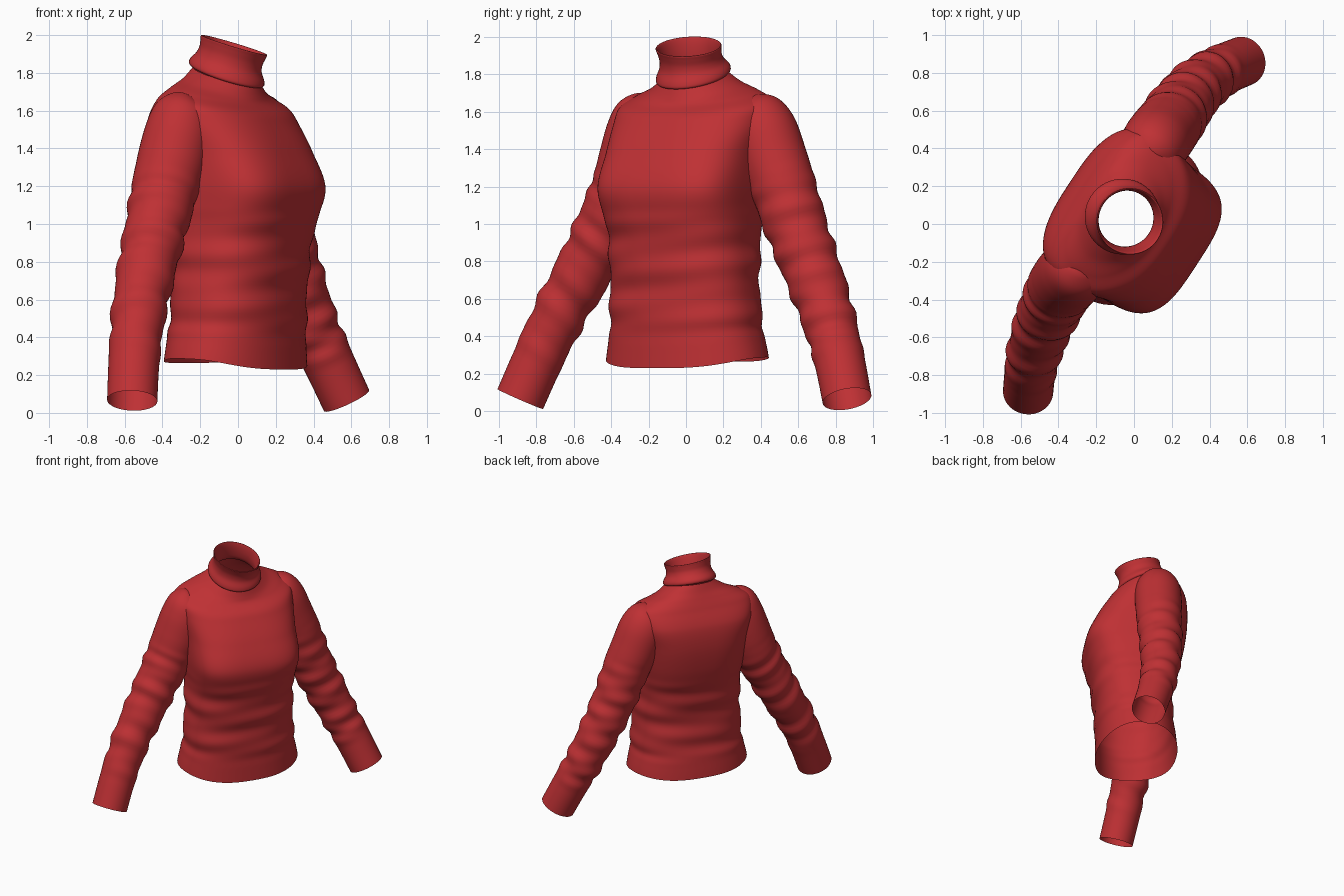
import bpy, bmesh, math
from mathutils import Vector

if "Cube" in bpy.data.objects:
    bpy.data.objects.remove(bpy.data.objects["Cube"])

# The garment is turned about z: L runs shoulder to shoulder, F is the chest direction
ANG = math.radians(56.8)
L = Vector((math.cos(ANG), math.sin(ANG), 0))
F = Vector((math.sin(ANG), -math.cos(ANG), 0))

red = bpy.data.materials.new("red_knit")
red.diffuse_color = (0.52, 0.03, 0.034, 1)
red.use_nodes = True
red.node_tree.nodes["Principled BSDF"].inputs["Base Color"].default_value = red.diffuse_color


def sample(rows, t):
    """Catmull-Rom through rows of numbers, t in 0..1."""
    s = t * (len(rows) - 1)
    i = min(int(s), len(rows) - 2)
    f = s - i
    p = [rows[max(0, min(len(rows) - 1, i + k))] for k in (-1, 0, 1, 2)]
    return [0.5 * (2 * b + (c - a) * f + (2 * a - 5 * b + 4 * c - d) * f * f
                   + (3 * b - a - 3 * c + d) * f ** 3) for a, b, c, d in zip(*p)]


def step(lo, hi, x):
    x = max(0, min(1, (x - lo) / (hi - lo)))
    return x * x * (3 - 2 * x)


def loft(name, rings):
    bm = bmesh.new()
    loops = [[bm.verts.new(p) for p in ring] for ring in rings]
    n = len(loops[0])
    for a, b in zip(loops, loops[1:]):
        for i in range(n):
            j = (i + 1) % n
            bm.faces.new((a[i], a[j], b[j], b[i])).smooth = True
    bmesh.ops.recalc_face_normals(bm, faces=bm.faces)
    me = bpy.data.meshes.new(name)
    bm.to_mesh(me)
    bm.free()
    me.materials.append(red)
    ob = bpy.data.objects.new(name, me)
    bpy.context.collection.objects.link(ob)
    return ob


def angles(n):
    return [2 * math.pi * i / n for i in range(n)]


# Torso: height, half width, front, back, centre depth, front and back squareness
TORSO = [
    (0.23, 0.465, 0.30, -0.335, -0.01, 2.2, 2.2),
    (0.43, 0.43, 0.30, -0.315, 0.00, 2.3, 2.3),
    (0.62, 0.415, 0.31, -0.295, 0.01, 2.4, 2.4),
    (0.81, 0.405, 0.33, -0.30, 0.01, 2.5, 2.5),
    (1.00, 0.405, 0.36, -0.34, 0.01, 2.8, 2.6),
    (1.19, 0.42, 0.395, -0.385, 0.01, 3.5, 2.9),
    (1.38, 0.425, 0.325, -0.405, -0.04, 3.0, 3.2),
    (1.54, 0.45, 0.235, -0.39, -0.10, 2.5, 3.3),
    (1.64, 0.45, 0.175, -0.335, -0.13, 2.3, 2.6),
    (1.695, 0.37, 0.14, -0.30, -0.12, 2.1, 2.2),
    (1.735, 0.27, 0.125, -0.275, -0.10, 2.0, 2.0),
    (1.785, 0.18, 0.11, -0.25, -0.07, 2.0, 2.0),
]


def torso():
    rings = []
    rows = 110
    for k in range(rows + 1):
        z, a, fr, bk, c, nf, nb = sample(TORSO, k / rows)
        fold = step(0.34, 0.5, z) * (1 - step(0.98, 1.12, z))
        hem = 1 - step(0.24, 0.5, z)
        tilt = 0.30 * step(1.55, 1.77, z)
        ring = []
        for th in angles(80):
            cu, sv = math.cos(th), math.sin(th)
            w = 0.006 * math.sin(25 * z + 1.6 * math.sin(th + 0.6)) \
                + 0.003 * math.sin(43 * z - 2.4 * math.cos(th) + 1)
            w *= fold
            n = nf if sv > 0 else nb
            u = math.copysign(abs(cu) ** (2 / n), cu) * (a + w)
            depth = (fr - c if sv > 0 else c - bk) + w
            v = math.copysign(abs(sv) ** (2 / n), sv) * depth
            zz = z + hem * (0.055 * abs(cu) ** 3 + 0.035 * max(0, -sv)) - tilt * v
            ring.append(L * u + F * (v + c) + Vector((0, 0, zz)))
        rings.append(ring)
    return loft("sweater_body", rings)


torso()

# Sleeves: centre x, y, z and radius, from rounded shoulder to open cuff
LEFT = [(-.265, -.20, 1.655, .01), (-.275, -.21, 1.645, .09), (-.29, -.225, 1.60, .15),
        (-.31, -.245, 1.50, .178), (-.345, -.28, 1.35, .185), (-.385, -.33, 1.19, .178),
        (-.43, -.42, 1.0, .165), (-.48, -.53, .78, .155), (-.525, -.67, .53, .143),
        (-.55, -.79, .28, .135), (-.56, -.885, .065, .133)]
RIGHT = [(.05, .33, 1.635, .01), (.06, .345, 1.625, .09), (.08, .375, 1.585, .15),
         (.105, .415, 1.50, .178), (.14, .465, 1.35, .182), (.185, .525, 1.18, .175),
         (.235, .60, .95, .165), (.30, .685, .72, .155), (.385, .765, .48, .143),
         (.48, .82, .27, .135), (.575, .86, .065, .132)]


def sleeve(name, path, phase):
    rings = []
    rows = 110
    for k in range(rows + 1):
        t = k / rows
        x, y, z, r = sample(path, t)
        a = Vector(sample(path, max(0, t - 0.06))[:3])
        b = Vector(sample(path, min(1, t + 0.06))[:3])
        tan = (b - a).normalized()
        n = (F - tan * F.dot(tan)).normalized()
        s = tan.cross(n)
        # soft cloth folds around the elbow
        fold = step(0.42, 0.6, t) * (1 - step(0.84, 0.92, t))
        ring = []
        for th in angles(48):
            w = 0.007 * math.sin(80 * t + 1.3 * math.sin(th + phase)) \
                + 0.004 * math.sin(127 * t + 2 * math.cos(th - phase) + phase)
            rr = r + w * fold
            ring.append(Vector((x, y, z)) + (n * math.cos(th) + s * math.sin(th)) * rr)
        rings.append(ring)
    return loft(name, rings)


sleeve("left_sleeve", LEFT, 0.4)
sleeve("right_sleeve", RIGHT, 2.1)

# Folded turtleneck collar: height, radius, depth of centre
COLLAR = [(1.785, .175, -.072), (1.785, .19, -.072), (1.797, .20, -.072), (1.82, .195, -.068),
          (1.855, .174, -.058), (1.89, .167, -.045), (1.925, .172, -.032), (1.945, .176, -.025),
          (1.945, .168, -.026), (1.91, .158, -.035), (1.86, .15, -.05), (1.81, .153, -.06),
          (1.78, .165, -.068)]


def collar():
    rings = []
    rows = 60
    for k in range(rows + 1):
        z, r, c = sample(COLLAR, k / rows)
        # the collar leans, a little less sideways towards its rim
        lean_y = 0.17 - 0.11 * step(1.8, 1.94, z)
        ring = []
        for th in angles(48):
            p = (L * math.cos(th) + F * math.sin(th)) * r
            ring.append(p + F * c + Vector((0, 0, z - 0.30 * p.x + lean_y * p.y)))
        rings.append(ring)
    return loft("turtleneck_collar", rings)


collar()
